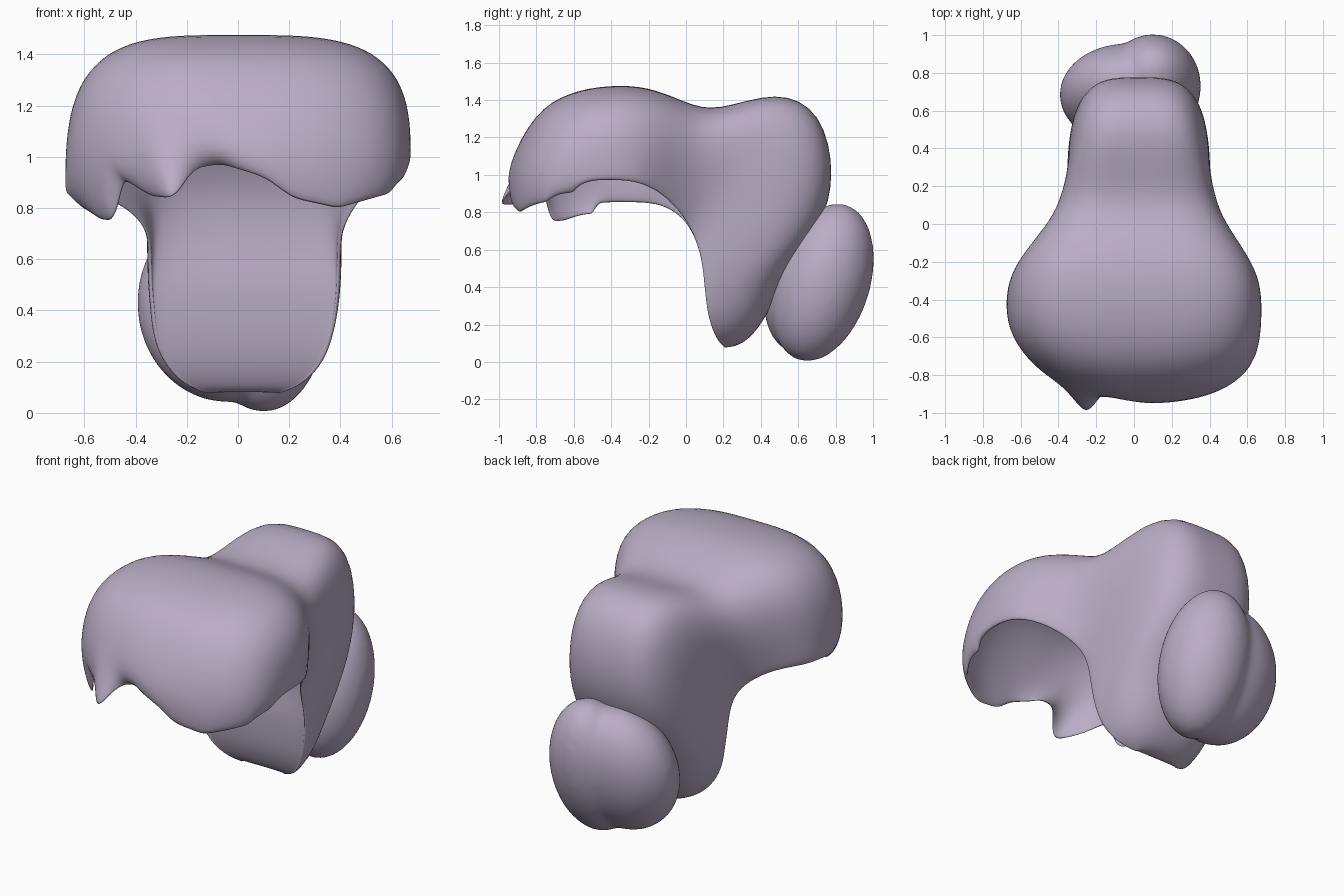
import bpy, bmesh, math

if "Cube" in bpy.data.objects:
    bpy.data.objects.remove(bpy.data.objects["Cube"])

N = 48  # steps along each arch

# Side-view sections: inner y, z | outer y, z | half width | hollow depth | left-side drop | x centre | roundness
SECTIONS = [
    (-0.60, 0.90, -0.95, 0.86, 0.64, 0.92, 0.00, 0.00, 2.4),
    (-0.57, 0.95, -0.96, 1.04, 0.665, 0.92, 0.10, 0.00, 2.5),
    (-0.49, 0.97, -0.81, 1.34, 0.675, 0.91, 0.12, 0.00, 2.8),
    (-0.43, 0.97, -0.62, 1.445, 0.675, 0.90, 0.12, 0.00, 3.2),
    (-0.37, 0.97, -0.42, 1.48, 0.675, 0.89, 0.12, 0.00, 3.5),
    (-0.25, 0.96, -0.20, 1.475, 0.65, 0.84, 0.11, 0.00, 3.5),
    (-0.13, 0.90, 0.00, 1.385, 0.54, 0.66, 0.06, 0.01, 3.4),
    (-0.03, 0.80, 0.16, 1.335, 0.44, 0.42, 0.02, 0.02, 3.5),
    (0.03, 0.70, 0.49, 1.46, 0.385, 0.22, 0.00, 0.025, 3.7),
    (0.07, 0.60, 0.73, 1.34, 0.38, 0.10, 0.00, 0.025, 3.7),
    (0.09, 0.50, 0.80, 1.00, 0.38, 0.03, 0.00, 0.025, 3.4),
    (0.10, 0.40, 0.73, 0.73, 0.37, 0.02, 0.00, 0.025, 3.0),
    (0.11, 0.30, 0.55, 0.50, 0.355, 0.02, 0.00, 0.02, 2.8),
    (0.13, 0.20, 0.46, 0.30, 0.32, 0.02, 0.00, 0.02, 2.6),
    (0.17, 0.11, 0.37, 0.15, 0.24, 0.02, 0.00, 0.02, 2.4),
    (0.21, 0.075, 0.28, 0.085, 0.14, 0.02, 0.00, 0.02, 2.2),
]
LEFT_ROUND = {0: 0.72, 1: 0.76, 2: 0.88}   # the left front corner is rounder
LEFT_SHIFT = {0: 0.10, 1: 0.10, 2: 0.06, 3: 0.03}

# Ragged lower edge of the fringe: x, z
FRINGE = [(-0.60, 0.79), (-0.55, 0.75), (-0.49, 0.74), (-0.46, 0.91), (-0.42, 0.89),
          (-0.35, 0.84), (-0.25, 0.83), (-0.18, 0.95), (-0.07, 0.97), (0.10, 0.92),
          (0.22, 0.83), (0.40, 0.79), (0.60, 0.85), (0.66, 0.93)]


def fringe_z(x):
    for (x0, z0), (x1, z1) in zip(FRINGE, FRINGE[1:]):
        if x <= x1:
            return z0 + (z1 - z0) * max(0, x - x0) / (x1 - x0)
    return FRINGE[-1][1]


def bump(x, centre, width):
    return math.exp(-((x - centre) / width) ** 2)


def ring(index):
    qy, qz, py, pz, w, depth, drop, cx, n = SECTIONS[index]
    pts = []
    for inner in (False, True):
        for j in range(N + 1):
            a = math.pi * ((N - j) if inner else j) / N
            c, s = math.cos(a), max(0.0, math.sin(a))
            e = n * (LEFT_ROUND.get(index, 1) if c < 0 else 1)
            ux = math.copysign(abs(c) ** (2 / e), c)
            r = s ** (2 / e)
            k = r * (depth if inner else 1)
            left = max(0, -ux) * (1 - r)
            x = ux * (0.60 if index == 0 and c < 0 else w)
            y = qy + (py - qy) * k + LEFT_SHIFT.get(index, 0) * left
            z = qz + (pz - qz) * k - drop * left
            if index == 0:
                z = fringe_z(x)
                y += 0.06 * bump(x, -0.10, 0.10) - 0.12 * bump(x, -0.26, 0.07)
            pts.append((cx + x * (0.95 if inner else 1), y, z))
    return pts


mat = bpy.data.materials.new("hair_mauve")
mat.diffuse_color = (0.49, 0.42, 0.56, 1)
mat.use_nodes = True
mat.node_tree.nodes["Principled BSDF"].inputs["Base Color"].default_value = mat.diffuse_color

# Hair shell: hollow fringe hood flowing into the solid back
bm = bmesh.new()
rings = [[bm.verts.new(p) for p in ring(i)] for i in range(len(SECTIONS))]
M = 2 * (N + 1)
for a, b in zip(rings, rings[1:]):
    for j in range(M):
        k = (j + 1) % M
        bm.faces.new((a[j], a[k], b[k], b[j]))
for r in (rings[0], rings[-1]):
    for j in range(N):
        bm.faces.new((r[j], r[j + 1], r[M - 2 - j], r[M - 1 - j]))
bmesh.ops.recalc_face_normals(bm, faces=bm.faces)
mesh = bpy.data.meshes.new("hair_shell")
bm.to_mesh(mesh)
bm.free()
mesh.shade_smooth()
mesh.materials.append(mat)
hair = bpy.data.objects.new("hair_shell", mesh)
bpy.context.collection.objects.link(hair)
sub = hair.modifiers.new("smooth", 'SUBSURF')
sub.levels = sub.render_levels = 2


# Bun: two tilted lobes blended into one soft knot
def lobe(loc, radii):
    bpy.ops.mesh.primitive_uv_sphere_add(segments=40, ring_count=24, radius=1, location=loc,
                                         rotation=(math.radians(-17), 0, 0))
    bpy.context.object.scale = radii
    return bpy.context.object


left_lobe = lobe((-0.04, 0.685, 0.43), (0.355, 0.255, 0.40))
bun = lobe((0.10, 0.73, 0.425), (0.255, 0.255, 0.435))
left_lobe.select_set(True)
bpy.ops.object.join()
bpy.ops.object.transform_apply(location=True, rotation=True, scale=True)
bun.name = "bun"
bun.data.materials.append(mat)
remesh = bun.modifiers.new("blend", 'REMESH')
remesh.mode = 'VOXEL'
remesh.voxel_size = 0.02
remesh.use_smooth_shade = True
soften = bun.modifiers.new("soften", 'SMOOTH')
soften.factor, soften.iterations = 0.5, 12
